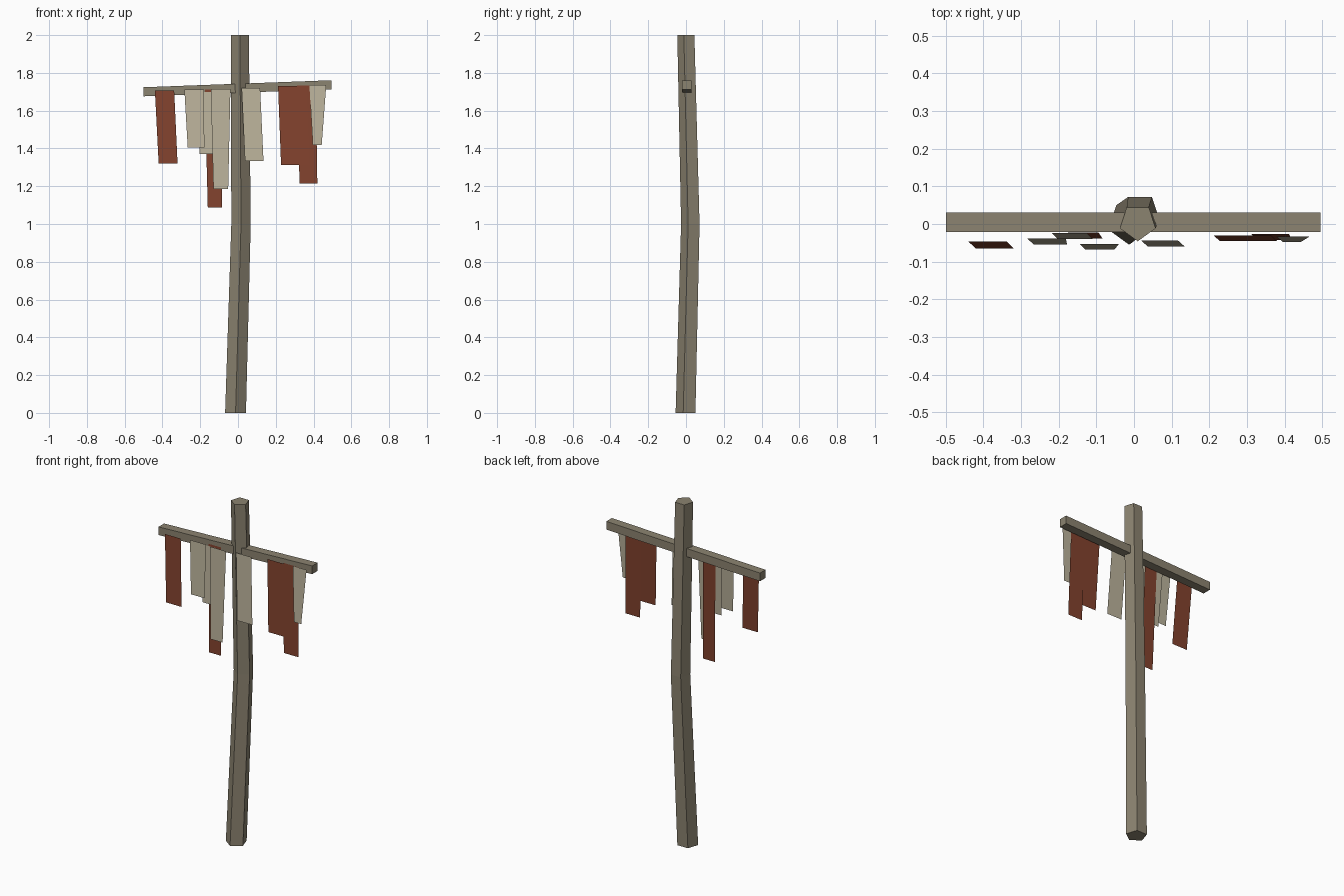
import bpy, bmesh, math

if "Cube" in bpy.data.objects:
    bpy.data.objects.remove(bpy.data.objects["Cube"])


def material(name, rgb):
    m = bpy.data.materials.new(name)
    m.diffuse_color = (*rgb, 1)
    m.use_nodes = True
    m.node_tree.nodes["Principled BSDF"].inputs["Base Color"].default_value = m.diffuse_color
    return m


WOOD = material("weathered wood", (0.26, 0.228, 0.163))
LINEN = material("pale linen", (0.50, 0.45, 0.33))
RUST = material("rust cloth", (0.225, 0.055, 0.027))


def build(name, bm, mat):
    me = bpy.data.meshes.new(name)
    bm.to_mesh(me)
    bm.free()
    me.materials.append(mat)
    ob = bpy.data.objects.new(name, me)
    bpy.context.collection.objects.link(ob)
    return ob


def loft(name, rings, mat):
    """Closed solid through equal-sized rings of points."""
    bm = bmesh.new()
    rows = [[bm.verts.new(p) for p in ring] for ring in rings]
    n = len(rows[0])
    for a, b in zip(rows, rows[1:]):
        for i in range(n):
            j = (i + 1) % n
            bm.faces.new((a[i], a[j], b[j], b[i]))
    bm.faces.new(rows[0][::-1])
    bm.faces.new(rows[-1])
    bmesh.ops.recalc_face_normals(bm, faces=bm.faces)
    return build(name, bm, mat)


# Crooked five-sided pole with an edge facing forward
def pentagon(cx, cy, z, r):
    angles = [math.radians(-90 + 72 * i) for i in range(5)]
    return [(cx + r * math.cos(a), cy + r * math.sin(a), z) for a in angles]


loft("pole", [pentagon(-0.013, 0.003, 0, 0.058),
              pentagon(0.016, 0.028, 1.0, 0.054),
              pentagon(0.01, 0.004, 2.0, 0.05)], WOOD)


# Slightly sloping crossbeam
def beam_end(x, z):
    return [(x, y, z + dz) for y, dz in
            ((-0.021, -0.024), (0.03, -0.024), (0.03, 0.024), (-0.021, 0.024))]


loft("crossbeam", [beam_end(-0.5, 1.70), beam_end(0.495, 1.737)], WOOD)


# Hanging cloth strips: single sheets leaning forward towards the hem
def strip(name, mat, top, hem, z_top, z_hem, y_top, y_hem):
    bm = bmesh.new()
    corners = [(top[0], y_top, z_top), (hem[0], y_hem, z_hem),
               (hem[1], y_hem, z_hem), (top[1], y_top, z_top)]
    bm.faces.new([bm.verts.new(c) for c in corners])
    build(name, bm, mat)


strip("rust_strip_left", RUST, (-0.44, -0.338), (-0.42, -0.32), 1.708, 1.32, -0.047, -0.065)
strip("linen_strip_left", LINEN, (-0.284, -0.181), (-0.266, -0.178), 1.712, 1.405, -0.038, -0.055)
strip("linen_strip_back", LINEN, (-0.218, -0.125), (-0.203, -0.11), 1.70, 1.37, -0.024, -0.04)
strip("rust_strip_back", RUST, (-0.176, -0.095), (-0.16, -0.084), 1.712, 1.087, -0.022, -0.038)
strip("linen_strip_long", LINEN, (-0.144, -0.04), (-0.13, -0.052), 1.716, 1.184, -0.053, -0.068)
strip("linen_strip_middle", LINEN, (0.019, 0.117), (0.037, 0.135), 1.72, 1.334, -0.044, -0.06)
strip("rust_strip_wide", RUST, (0.212, 0.365), (0.228, 0.38), 1.73, 1.312, -0.031, -0.045)
strip("rust_strip_right", RUST, (0.312, 0.412), (0.326, 0.42), 1.733, 1.215, -0.027, -0.042)
strip("linen_strip_right", LINEN, (0.378, 0.467), (0.396, 0.443), 1.735, 1.417, -0.033, -0.048)
